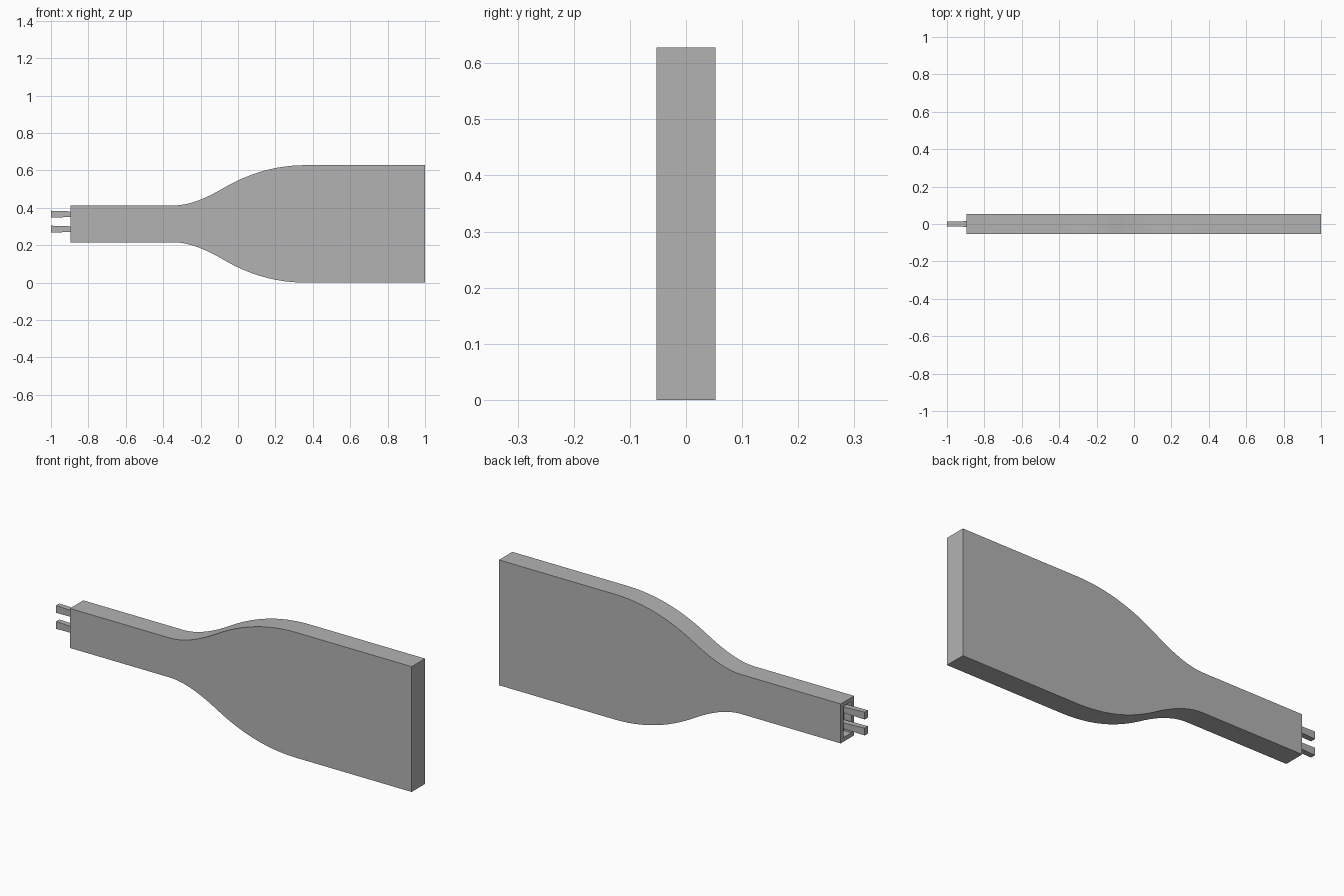
import bpy, bmesh
from mathutils import Vector

cube = bpy.data.objects.get("Cube")
if cube:
    bpy.data.objects.remove(cube, do_unlink=True)

grey = bpy.data.materials.new("plain grey")
grey.use_nodes = True
colour = (0.45, 0.45, 0.45, 1)
grey.diffuse_color = colour
grey.node_tree.nodes["Principled BSDF"].inputs["Base Color"].default_value = colour

MID_Z = 0.314
HALF_DEPTH = 0.053
END_X = -0.895


def finish(bm, name):
    bmesh.ops.recalc_face_normals(bm, faces=bm.faces)
    mesh = bpy.data.meshes.new(name)
    bm.to_mesh(mesh)
    bm.free()
    mesh.materials.append(grey)
    obj = bpy.data.objects.new(name, mesh)
    bpy.context.scene.collection.objects.link(obj)
    return obj


def arc(a, b, c, steps=12):
    """Quadratic curve from a to c, pulled towards b."""
    a, b, c = Vector(a), Vector(b), Vector(c)
    ts = [i / steps for i in range(steps + 1)]
    return [a * (1 - t) ** 2 + b * 2 * t * (1 - t) + c * t * t for t in ts]


def box(name, x0, x1, y, z0, z1):
    bm = bmesh.new()
    bmesh.ops.create_cube(bm, size=1)
    for v in bm.verts:
        v.co = (x0 if v.co.x < 0 else x1, y if v.co.y > 0 else -y,
                z0 if v.co.z < 0 else z1)
    return finish(bm, name)


# Body: bottle-shaped half outline, mirrored in height and extruded in depth
upper = [Vector((END_X, 0.099))]
upper += arc((-0.34, 0.099), (-0.235, 0.099), (-0.08, 0.19))
upper += arc((-0.08, 0.19), (0.13, 0.314), (0.36, 0.314))[1:]
upper.append(Vector((1, 0.314)))
outline = [(p.x, MID_Z + p.y) for p in upper]
outline += [(p.x, MID_Z - p.y) for p in reversed(upper)]

bm = bmesh.new()
face = bm.faces.new([bm.verts.new((x, -HALF_DEPTH, z)) for x, z in outline])
extruded = bmesh.ops.extrude_face_region(bm, geom=[face])
bmesh.ops.translate(bm, vec=(0, 2 * HALF_DEPTH, 0),
                    verts=[g for g in extruded["geom"] if isinstance(g, bmesh.types.BMVert)])

# Socket: inset the narrow end and push it inwards
bm.normal_update()
end = min(bm.faces, key=lambda f: f.calc_center_median().x + (len(f.verts) > 4) * 9)
bmesh.ops.inset_region(bm, faces=[end], thickness=0.03)
floor = bmesh.ops.extrude_discrete_faces(bm, faces=[end])["faces"][0]
walls_from = [e for e in bm.edges if e.is_boundary and e not in floor.edges[:]]
bmesh.ops.translate(bm, vec=(0.04, 0, 0), verts=floor.verts)
bmesh.ops.bridge_loops(bm, edges=walls_from + floor.edges[:])
body = finish(bm, "body")
bpy.context.view_layer.objects.active = body
body.select_set(True)
bpy.ops.object.shade_smooth_by_angle(angle=0.5)
body.select_set(False)

# Two prongs, each a slim neck widening in height towards its tip
for name, z in (("upper_prong", 0.366), ("lower_prong", 0.286)):
    prong = box(name, -1, END_X + 0.04, 0.016, z - 0.0185, z + 0.0185)
    for v in prong.data.vertices:
        if v.co.x > END_X:
            v.co.z = z + (v.co.z - z) * 0.75
        else:
            v.co.y *= 0.8
